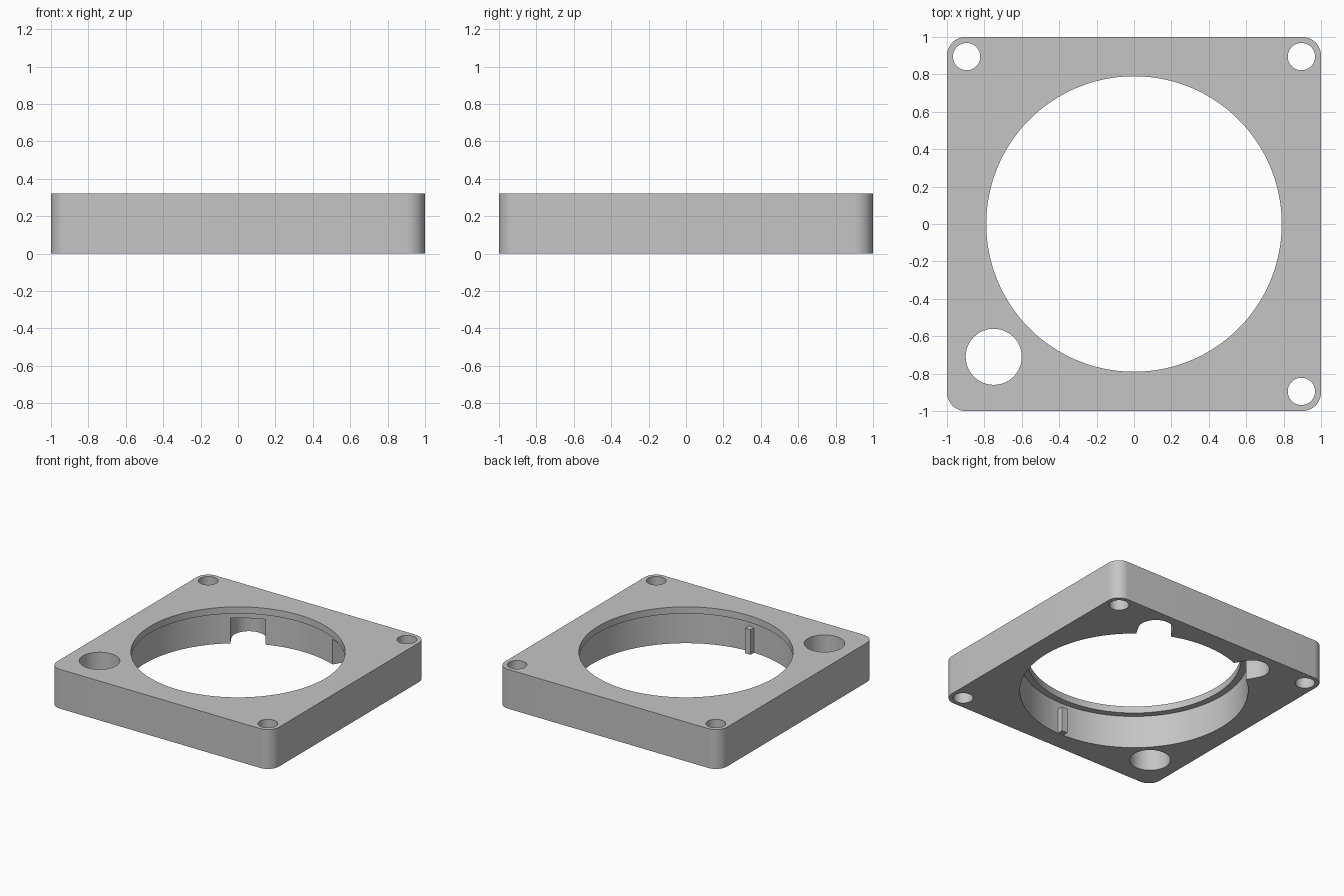
import bpy, bmesh
from math import cos, sin, pi, radians

if "Cube" in bpy.data.objects:
    bpy.data.objects.remove(bpy.data.objects["Cube"])

HEIGHT, LIP_Z, SLOT_Z = 0.32, 0.265, 0.205
BORE_R, LIP_R = 0.842, 0.79

grey = bpy.data.materials.new("plain_grey")
grey.use_nodes = True
grey.diffuse_color = (0.56, 0.56, 0.56, 1)
grey.node_tree.nodes["Principled BSDF"].inputs["Base Color"].default_value = grey.diffuse_color


def arc(cx, cy, r, start, end, steps):
    """Points on an arc, angles in radians, both ends included."""
    return [(cx + r * cos(start + (end - start) * i / steps),
             cy + r * sin(start + (end - start) * i / steps)) for i in range(steps + 1)]


def circle(cx, cy, r, steps):
    return arc(cx, cy, r, 0, 2 * pi, steps)[:-1]


def prism(name, outline, z0, z1):
    """Extrude a counter-clockwise outline from z0 to z1."""
    bm = bmesh.new()
    base = bm.faces.new([bm.verts.new((x, y, z0)) for x, y in outline])
    top = bmesh.ops.extrude_face_region(bm, geom=[base])["geom"]
    bmesh.ops.translate(bm, vec=(0, 0, z1 - z0),
                        verts=[v for v in top if isinstance(v, bmesh.types.BMVert)])
    bmesh.ops.recalc_face_normals(bm, faces=bm.faces)
    mesh = bpy.data.meshes.new(name)
    bm.to_mesh(mesh)
    bm.free()
    mesh.materials.append(grey)
    obj = bpy.data.objects.new(name, mesh)
    bpy.context.collection.objects.link(obj)
    return obj


def activate(obj):
    bpy.ops.object.select_all(action="DESELECT")
    obj.select_set(True)
    bpy.context.view_layer.objects.active = obj


def cut(target, outline, z0, z1):
    cutter = prism("cutter", outline, z0, z1)
    cutter.hide_render = True
    mod = target.modifiers.new("cut", "BOOLEAN")
    mod.operation, mod.solver, mod.object = "DIFFERENCE", "EXACT", cutter
    activate(target)
    bpy.ops.object.modifier_apply(modifier=mod.name)
    bpy.data.objects.remove(cutter)


# Square plate with rounded corners
corner = 0.1
outline = []
for i, (sx, sy) in enumerate([(1, 1), (-1, 1), (-1, -1), (1, -1)]):
    outline += arc(sx * (1 - corner), sy * (1 - corner), corner, i * pi / 2, (i + 1) * pi / 2, 12)
plate = prism("plate", outline, 0, HEIGHT)

# Central opening with a thin lip left at the top
cut(plate, circle(0, 0, BORE_R, 128), -0.1, LIP_Z)
cut(plate, circle(0, 0, LIP_R, 128), -0.2, HEIGHT + 0.1)

# Three screw holes and one wide cable hole
for x, y, r in [(0.895, 0.895, 0.073), (-0.895, 0.895, 0.073),
                (0.895, -0.895, 0.073), (-0.75, -0.71, 0.15)]:
    cut(plate, circle(x, y, r, 48), -0.1, HEIGHT + 0.1)

# Two round-ended radial slots, open at the bottom
for degrees in (60, 120):
    a = radians(degrees)
    slot = [(0.7, -0.13)] + arc(0.925, 0, 0.13, -pi / 2, pi / 2, 24) + [(0.7, 0.13)]
    cut(plate, [(u * cos(a) - v * sin(a), u * sin(a) + v * cos(a)) for u, v in slot],
        -0.1, SLOT_Z)

# Locating key on the front of the bore
key = prism("locating_key", [(-0.025, -0.86), (0.025, -0.86), (0.025, -0.795), (-0.025, -0.795)],
            0.001, SLOT_Z)

activate(plate)
bpy.ops.object.shade_smooth_by_angle(angle=radians(30))
